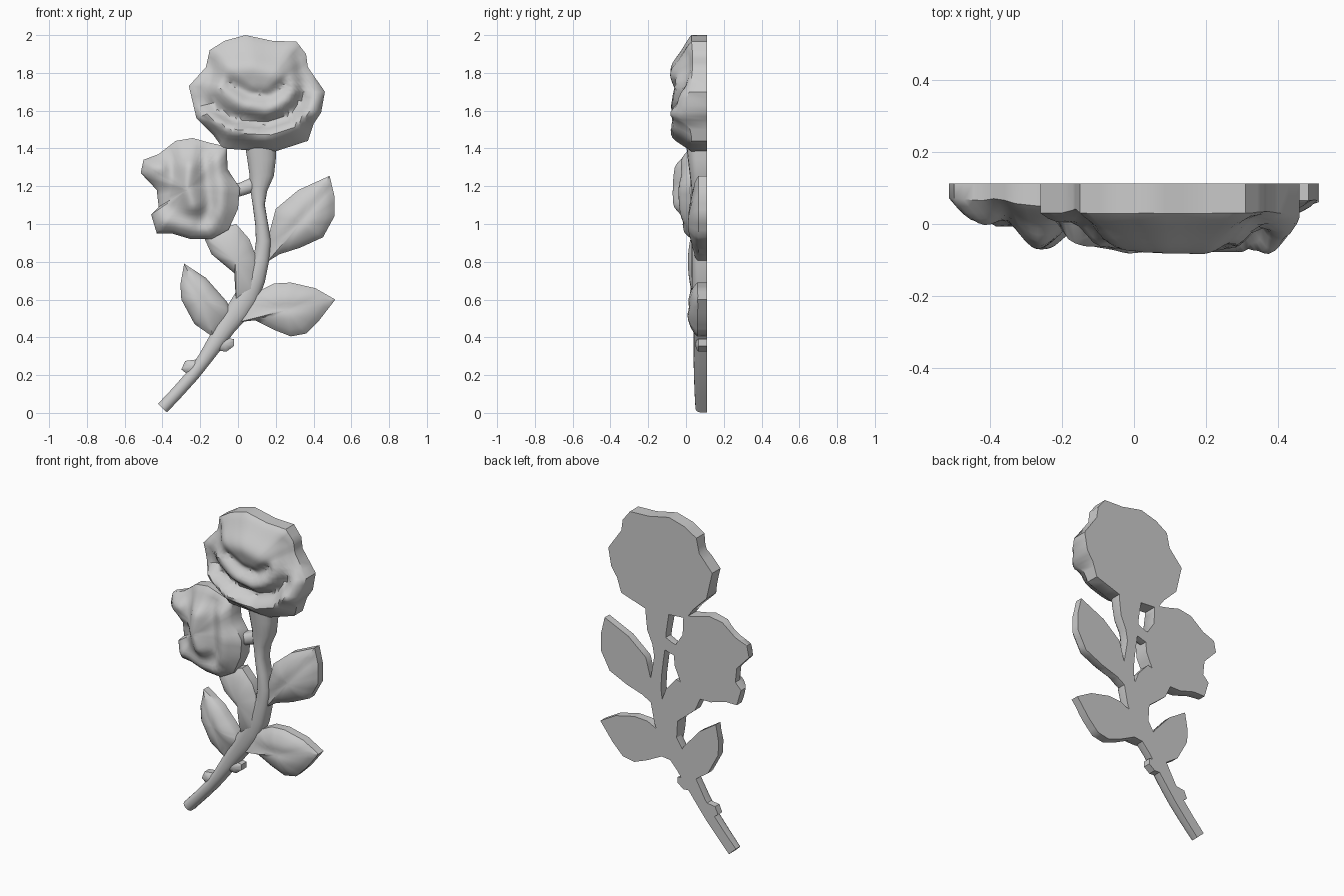
import bpy, bmesh, math
from mathutils import Vector
from mathutils.geometry import intersect_point_line

BACK = 0.112   # flat back plane


def finish(name, bm):
    bmesh.ops.recalc_face_normals(bm, faces=bm.faces)
    me = bpy.data.meshes.new(name)
    bm.to_mesh(me)
    bm.free()
    ob = bpy.data.objects.new(name, me)
    bpy.context.collection.objects.link(ob)
    bpy.ops.object.select_all(action='DESELECT')
    ob.select_set(True)
    bpy.context.view_layer.objects.active = ob
    bpy.ops.object.shade_smooth_by_angle(angle=math.radians(40))


def fold_height(x, z, folds):
    """Sum of soft ridges (+) and creases (-) running along polylines."""
    total, p = 0.0, Vector((x, z, 0))
    for amp, width, line in folds:
        best = 9.0
        for a, b in zip(line, line[1:]):
            a, b = Vector((*a, 0)), Vector((*b, 0))
            k = intersect_point_line(p, a, b)[1]
            best = min(best, (p - a.lerp(b, max(0, min(1, k)))).length)
        total += amp * math.exp(-(best / width) ** 2)
    return total


def relief(name, outline, rim, height, folds=(), slope=0.0, rings=12, div=3, power=0.8):
    """Flat-backed outline with a domed front made of concentric rings."""
    n = len(outline)
    pts = [Vector(outline[i]).lerp(Vector(outline[(i + 1) % n]), k / div)
           for i in range(n) for k in range(div)]
    c = sum((Vector(p) for p in outline), Vector((0, 0))) / n
    bm = bmesh.new()

    def front(p, t):
        y = rim + slope * (p.x - c.x) - height * (1 - t * t) ** power
        return bm.verts.new((p.x, min(BACK - 0.01, y - fold_height(p.x, p.y, folds)), p.y))

    loops = [[front(c.lerp(p, r / rings), r / rings) for p in pts] for r in range(1, rings + 1)]
    loops.append([bm.verts.new((p.x, BACK, p.y)) for p in pts])
    mid = front(c, 0)
    m = len(pts)
    for i in range(m):
        j = (i + 1) % m
        bm.faces.new((mid, loops[0][i], loops[0][j]))
        for a, b in zip(loops, loops[1:]):
            bm.faces.new((a[i], b[i], b[j], a[j]))
    bm.faces.new(loops[-1])
    finish(name, bm)


def stem(name, path, steps=8):
    """Half-round strip; path points are x, z, half width, front y."""
    bm = bmesh.new()
    rows = []
    for i, (x, z, w, f) in enumerate(path):
        a, b = path[max(0, i - 1)], path[min(len(path) - 1, i + 1)]
        d = Vector((b[0] - a[0], b[1] - a[1])).normalized()
        side = Vector((d.y, -d.x)) * w
        rim = f + 0.45 * (BACK - f)
        row = [(x + side.x, BACK, z + side.y)]
        for k in range(steps + 1):
            t = math.pi * k / steps
            row.append((x + side.x * math.cos(t), rim - (rim - f) * math.sin(t),
                        z + side.y * math.cos(t)))
        row.append((x - side.x, BACK, z - side.y))
        rows.append([bm.verts.new(v) for v in row])
    m = len(rows[0])
    for a, b in zip(rows, rows[1:]):
        for i in range(m):
            j = (i + 1) % m
            bm.faces.new((a[i], a[j], b[j], b[i]))
    bm.faces.new(rows[0])
    bm.faces.new(rows[-1])
    finish(name, bm)


# Large open bloom
relief("large_bloom", [
    (-.15, 1.92), (-.07, 1.97), (.04, 2.0), (.18, 1.97), (.31, 1.965), (.36, 1.90), (.37, 1.83),
    (.46, 1.70), (.44, 1.59), (.40, 1.53), (.37, 1.44), (.20, 1.385), (.06, 1.39),
    (-.08, 1.40), (-.13, 1.47), (-.22, 1.56), (-.26, 1.73), (-.17, 1.83)],
    rim=.03, height=.09, rings=18, folds=[
    (.060, .050, [(-.16, 1.57), (-.05, 1.50), (.14, 1.46), (.28, 1.50), (.36, 1.58)]),
    (-.040, .035, [(-.17, 1.64), (-.03, 1.56), (.14, 1.53), (.27, 1.57), (.33, 1.65)]),
    (.025, .040, [(-.10, 1.72), (.02, 1.63), (.16, 1.60), (.27, 1.66), (.30, 1.75)]),
    (-.022, .030, [(-.04, 1.74), (.06, 1.69), (.17, 1.68), (.24, 1.73)]),
    (.034, .070, [(-.04, 1.82), (.08, 1.83), (.20, 1.80)]),
    (-.020, .035, [(-.14, 1.86), (-.14, 1.76), (-.19, 1.68)]),
    (-.020, .035, [(.32, 1.88), (.34, 1.77), (.35, 1.69)]),
    (.045, .050, [(.42, 1.66), (.41, 1.58)])])

# Smaller half-open bloom
relief("small_bloom", [
    (-.50, 1.34), (-.42, 1.37), (-.33, 1.44), (-.24, 1.455), (-.15, 1.43), (-.06, 1.41),
    (-.055, 1.29), (.01, 1.19), (0, 1.08), (-.05, .97), (-.14, .92), (-.25, .92), (-.35, .95),
    (-.43, .95), (-.46, 1.05), (-.42, 1.09), (-.43, 1.18), (-.515, 1.27)],
    rim=.05, height=.075, slope=-.10, rings=14, folds=[
    (.045, .050, [(-.26, 1.30), (-.27, 1.20), (-.24, 1.10)]),
    (-.022, .035, [(-.18, 1.38), (-.17, 1.25), (-.15, 1.10), (-.19, 1.00)]),
    (.025, .040, [(-.10, 1.33), (-.08, 1.18), (-.09, 1.05)]),
    (-.020, .035, [(-.36, 1.38), (-.35, 1.25), (-.37, 1.10)]),
    (.022, .040, [(-.41, 1.30), (-.46, 1.29)]),
    (.028, .045, [(-.40, 1.01), (-.28, .98), (-.15, .97)])])

# Base leaf under the small bloom
relief("bloom_base", [
    (-.19, .95), (-.14, .84), (-.02, .74), (-.01, .58), (.10, .60), (.11, .79), (.06, .92),
    (-.01, 1.0)], rim=.055, height=.045, rings=8)

# Leaves, each with a shallow middle vein
relief("upper_right_leaf", [
    (.485, 1.255), (.51, 1.15), (.51, 1.04), (.45, .93), (.33, .875), (.22, .84), (.155, .80),
    (.165, .95), (.20, 1.08), (.32, 1.18)], rim=.065, height=.06, rings=8,
    folds=[(-.012, .03, [(.19, .87), (.33, 1.02), (.46, 1.18)])])
relief("lower_right_leaf", [
    (.515, .60), (.43, .49), (.36, .42), (.28, .405), (.19, .44), (.09, .49), (0, .48),
    (.08, .63), (.19, .685), (.28, .69), (.41, .66)], rim=.06, height=.055, rings=8,
    folds=[(-.010, .03, [(.10, .55), (.30, .56), (.47, .59)])])
relief("lower_left_leaf", [
    (-.285, .79), (-.17, .715), (-.06, .59), (-.03, .53), (-.13, .40), (-.23, .47),
    (-.30, .60), (-.305, .68)], rim=.065, height=.055, rings=8,
    folds=[(-.010, .03, [(-.12, .47), (-.19, .60), (-.27, .74)])])

# Main stem and the short link to the small bloom
stem("main_stem", [
    (-.40, .025, .033, .05), (-.32, .11, .033, .045), (-.24, .20, .034, .042),
    (-.18, .28, .037, .04), (-.12, .37, .045, .04), (-.06, .46, .052, .04),
    (0, .54, .062, .035), (.05, .62, .062, .03), (.09, .71, .055, .03), (.125, .82, .042, .03),
    (.135, .91, .040, .03), (.125, 1.0, .034, .03), (.11, 1.10, .032, .03),
    (.11, 1.18, .045, .03), (.125, 1.26, .065, .02), (.125, 1.34, .075, .01),
    (.12, 1.43, .085, 0)])
stem("bloom_link", [(-.06, 1.17, .04, .04), (.02, 1.185, .035, .045), (.11, 1.22, .04, .04)])

# Stubby thorns on the stem
relief("lower_thorn", [(-.30, .23), (-.28, .275), (-.20, .285), (-.18, .24), (-.25, .19)],
       rim=.07, height=.02, rings=4)
relief("upper_thorn", [(-.13, .41), (-.02, .39), (-.02, .355), (-.06, .325), (-.13, .33)],
       rim=.065, height=.015, rings=4)
